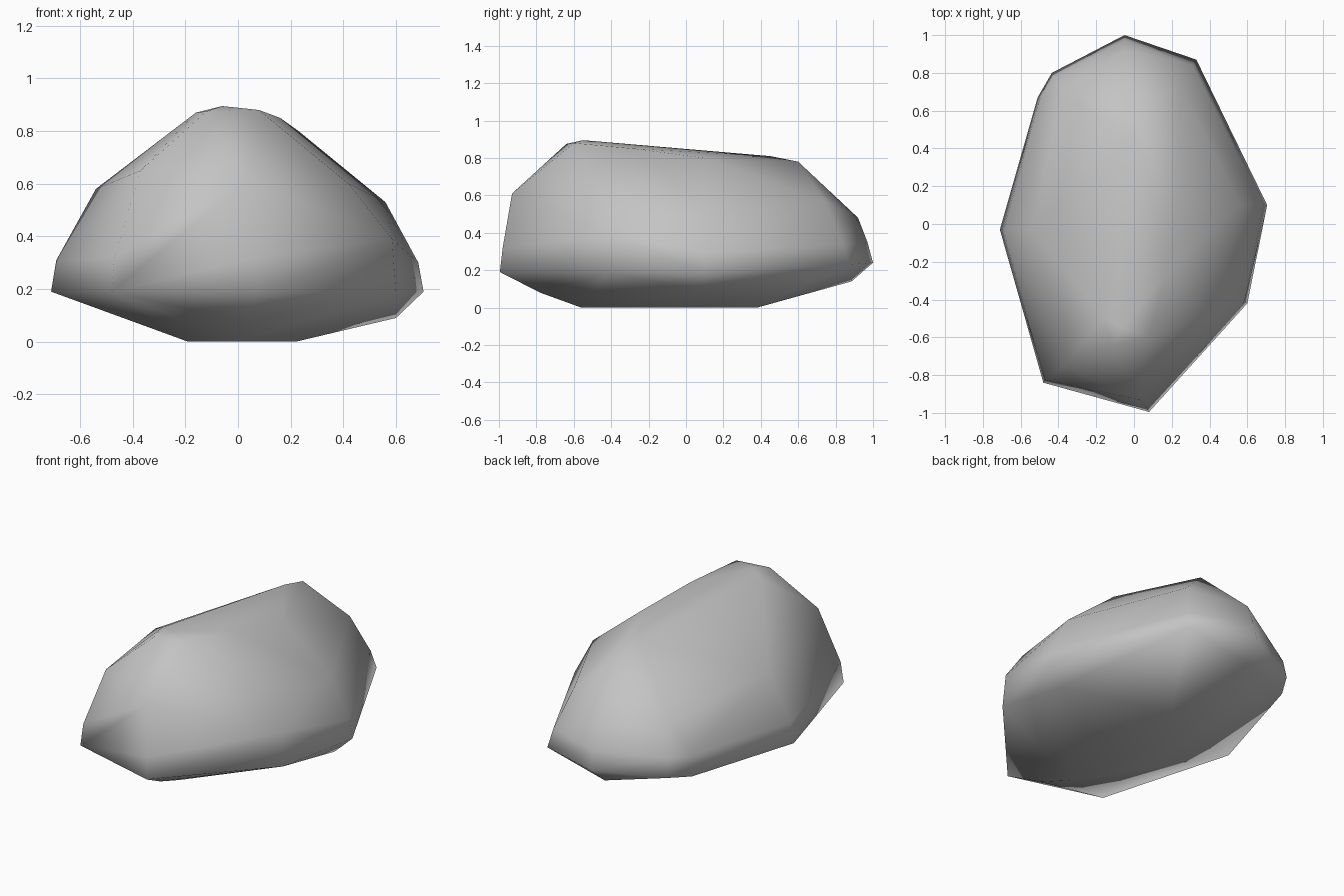
import bpy
import bmesh

cube = bpy.data.objects.get("Cube")
if cube:
    bpy.data.objects.remove(cube, do_unlink=True)

# Cross-section rings of the boulder, from the flat base to the sloping ridge
base = [(-.19, -.25, 0), (0, -.56, 0), (.22, -.1, 0), (.05, .38, 0), (-.16, .2, 0)]
underside = [(.02, -.78, .08), (.6, .08, .09), (-.07, .885, .14)]
rim = [(-.05, 1, .24), (.33, .87, .23), (.705, .1, .19), (.6, -.42, .19),
       (.08, -.995, .19), (-.48, -.84, .19), (-.71, -.03, .19),
       (-.51, .67, .2), (-.435, .8, .22)]
flank = [(-.69, -.03, .31), (.685, .1, .3), (.585, -.41, .39), (-.05, .97, .35),
         (.31, .84, .34), (.07, -.98, .32), (-.47, -.825, .32),
         (-.5, .66, .32), (-.425, .78, .33)]
shoulder = [(-.37, -.75, .65), (.03, -.93, .61), (.42, -.46, .6), (.56, .1, .53),
            (.24, .74, .57), (-.05, .92, .48), (-.38, .7, .5), (-.54, -.03, .58)]
ridge = [(-.12, -.64, .875), (-.06, -.55, .895), (.08, -.6, .88), (.16, -.28, .85),
         (.23, .1, .8), (-.16, -.5, .87), (0, .45, .81), (.02, .6, .78)]

# Wrap the rings in one faceted shell
bm = bmesh.new()
for ring in (base, underside, rim, flank, shoulder, ridge):
    for point in ring:
        bm.verts.new(point)
bmesh.ops.convex_hull(bm, input=bm.verts[:])
loose = [v for v in bm.verts if not v.link_faces]
bmesh.ops.delete(bm, geom=loose, context='VERTS')
bmesh.ops.recalc_face_normals(bm, faces=bm.faces[:])
for face in bm.faces:
    face.smooth = True

mesh = bpy.data.meshes.new("boulder")
bm.to_mesh(mesh)
bm.free()
boulder = bpy.data.objects.new("boulder", mesh)
bpy.context.collection.objects.link(boulder)

# Plain grey stone
stone = bpy.data.materials.new("grey stone")
stone.use_nodes = True
colour = (.55, .55, .55, 1)
stone.diffuse_color = colour
stone.node_tree.nodes["Principled BSDF"].inputs["Base Color"].default_value = colour
mesh.materials.append(stone)
